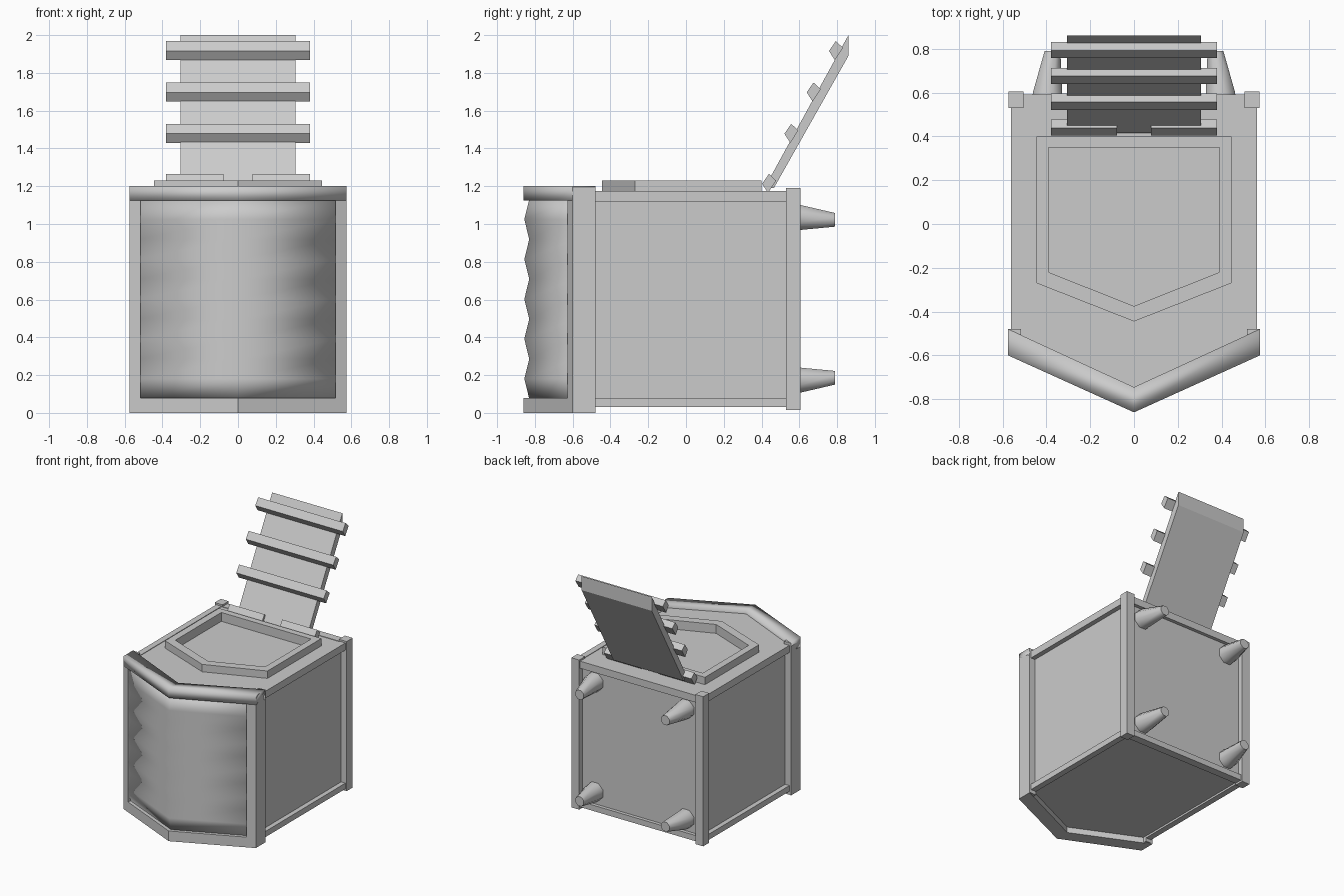
import bpy, bmesh, math

if "Cube" in bpy.data.objects:
    bpy.data.objects.remove(bpy.data.objects["Cube"])


def make(name, bm, smooth=None):
    bmesh.ops.recalc_face_normals(bm, faces=bm.faces)
    me = bpy.data.meshes.new(name)
    bm.to_mesh(me)
    bm.free()
    ob = bpy.data.objects.new(name, me)
    bpy.context.collection.objects.link(ob)
    if smooth:
        bpy.ops.object.select_all(action='DESELECT')
        ob.select_set(True)
        bpy.context.view_layer.objects.active = ob
        bpy.ops.object.shade_smooth_by_angle(angle=math.radians(smooth))
    return ob


def loft(name, rings, smooth=None, closed=False):
    """Join rings of equal point count; cap the ends, or close back on the first ring."""
    bm = bmesh.new()
    vs = [[bm.verts.new(p) for p in r] for r in rings]
    n = len(rings[0])
    for a, b in list(zip(vs, vs[1:])) + ([(vs[-1], vs[0])] if closed else []):
        for i in range(n):
            j = (i + 1) % n
            bm.faces.new((a[i], a[j], b[j], b[i]))
    if not closed:
        bm.faces.new(vs[0])
        bm.faces.new(vs[-1])
    return make(name, bm, smooth)


def box(name, x, y, z):
    ring = [(x[0], y[0]), (x[1], y[0]), (x[1], y[1]), (x[0], y[1])]
    return loft(name, [[(a, b, h) for a, b in ring] for h in z])


def mirror(ob):
    ob.modifiers.new("mirror", 'MIRROR')
    return ob


def across(name, pts, x0, x1):
    """Side profile in y, z swept along x."""
    return loft(name, [[(x, y, z) for y, z in pts] for x in (x0, x1)])


def house(w, back, corner, tip, z):
    """Five-sided plan with a pointed front."""
    return [(-w, back, z), (w, back, z), (w, corner, z), (0, tip, z), (-w, corner, z)]


# hollow main body with opening in the top
hull = (0.525, 0.565, -0.53, -0.78)
hole = (0.39, 0.35, -0.22, -0.375)
cavity = (0.48, 0.52, -0.48, -0.70)
loft("body", [house(*hull, 0.045), house(*hull, 1.172), house(*hole, 1.172),
              house(*hole, 1.12), house(*cavity, 1.10), house(*cavity, 0.10)])

# raised rim around the opening
rim = (0.445, 0.40, -0.27, -0.445)
loft("hatch_rim", [house(*rim, 1.16), house(*rim, 1.23), house(*hole, 1.23),
                   house(*hole, 1.05)])

# side and back frame rails, corner posts
for label, z in (("lower", (0.03, 0.075)), ("upper", (1.12, 1.176))):
    mirror(box(label + "_side_rail", (0.515, 0.562), (-0.5, 0.55), z))
    box(label + "_back_rail", (-0.52, 0.52), (0.53, 0.592), z)
mirror(box("back_post", (0.505, 0.573), (0.53, 0.605), (0.015, 1.19)))
mirror(box("front_post", (0.515, 0.575), (-0.6, -0.48), (0.003, 1.197)))

# pointed front frame bars
chevron = [(-0.575, -0.48), (-0.575, -0.6), (0, -0.86), (0.575, -0.6), (0.575, -0.48), (0, -0.745)]
for label, z, s in (("lower", (0, 0.08), None), ("upper", (1.125, 1.2), 95)):
    loft(label + "_front_bar", [[(x, y, h) for x, y in chevron] for h in z], s)
cheek = [(0.575, -0.6), (0.515, -0.627), (0.515, -0.5), (0.575, -0.5)]
mirror(loft("front_frame_edge", [[(x, y, h) for x, y in cheek] for h in (0.05, 1.15)]))

# rippled front panel
bm = bmesh.new()
rows = []
for i in range(11):
    d = 0.03 if i % 2 == 0 else 0.004
    z = 0.075 + i * 0.1055
    rows.append([bm.verts.new(p) for p in
                 ((-0.53, -0.62 + d, z), (0, -0.86 + d, z), (0.53, -0.62 + d, z))])
for a, b in zip(rows, rows[1:]):
    for i in range(2):
        bm.faces.new((a[i], a[i + 1], b[i + 1], b[i]))
panel = make("front_panel", bm, 179)
thick = panel.modifiers.new("thickness", 'SOLIDIFY')
thick.thickness = 0.02
thick.offset = -1

# tapered feet on the back
for label, zb, zt in (("lower", 0.173, 0.186), ("upper", 1.035, 1.022)):
    rings = []
    for y, cx, cz, rx, rz in ((0.55, 0.395, zb, 0.07, 0.07), (0.60, 0.395, zb, 0.067, 0.067),
                              (0.79, 0.372, zt, 0.036, 0.036)):
        ring = []
        for k in range(8):
            t = math.tau * (k + 0.5) / 8
            ring.append((cx + rx * math.cos(t) / math.cos(math.pi / 8), y,
                         cz + rz * math.sin(t) / math.cos(math.pi / 8)))
        rings.append(ring)
    mirror(loft(label + "_foot", rings, 50))

# open hatch leaning back, with cross ribs and split hinge
across("hatch_lid", [(0.415, 1.19), (0.86, 2.0), (0.86, 1.89), (0.465, 1.19)], -0.305, 0.305)
rib = [(0.521, 1.478), (0.557, 1.53), (0.595, 1.495), (0.552, 1.43)]
for i in range(3):
    across("hatch_rib", [(y + 0.118 * i, z + 0.219 * i) for y, z in rib], -0.38, 0.38)
mirror(across("hatch_hinge", [(y - 0.118, z - 0.265) for y, z in rib], 0.077, 0.38))
